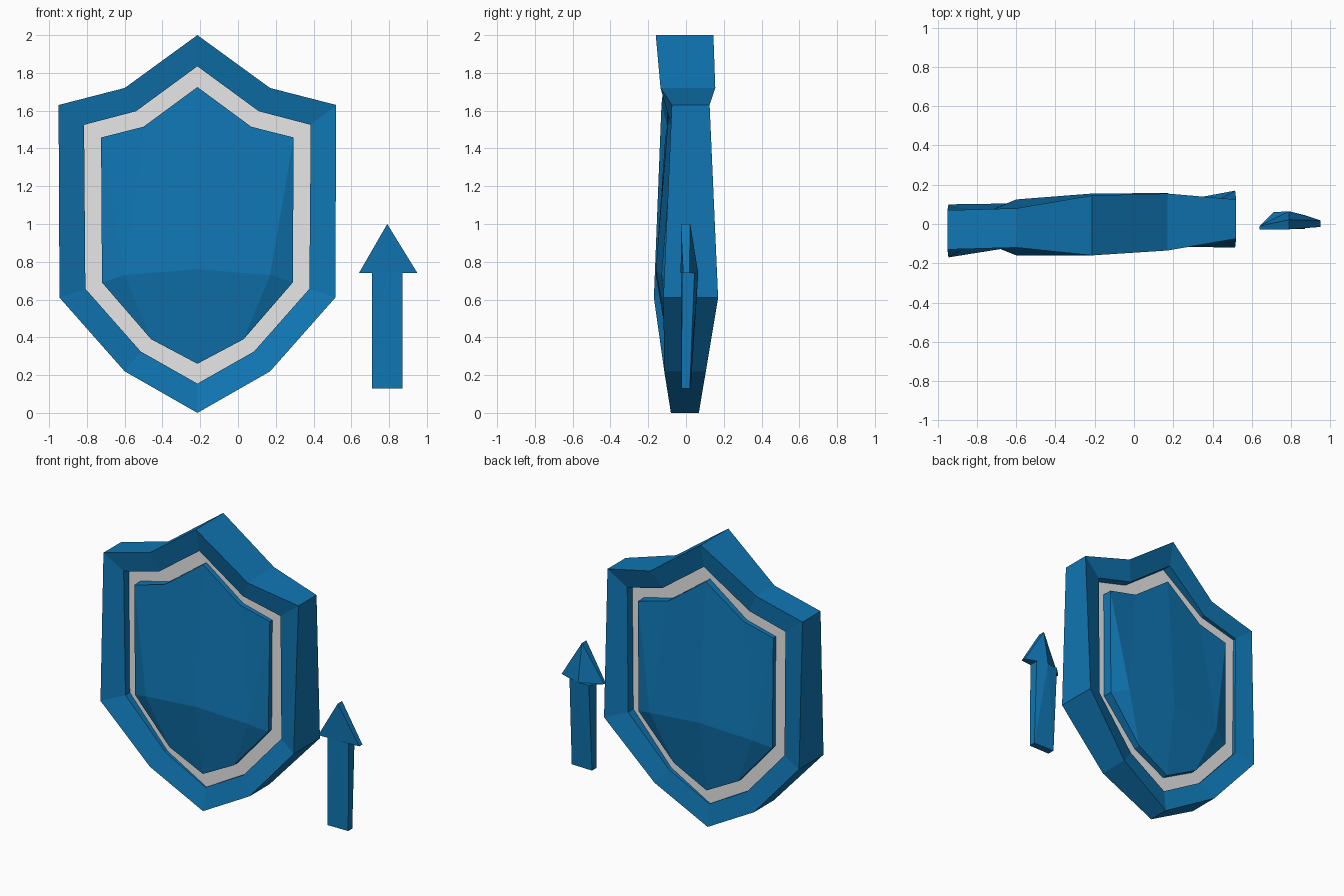
import bpy, bmesh

if "Cube" in bpy.data.objects:
    bpy.data.objects.remove(bpy.data.objects["Cube"])


def material(name, color):
    m = bpy.data.materials.new(name)
    m.diffuse_color = (*color, 1)
    m.use_nodes = True
    m.node_tree.nodes["Principled BSDF"].inputs["Base Color"].default_value = m.diffuse_color
    return m


BLUE = material("blue", (0.005, 0.18, 0.45))
GREY = material("pale grey", (0.8, 0.8, 0.8))


def build(name, verts, faces, mat):
    """Flat-shaded mesh object with consistent normals."""
    bm = bmesh.new()
    vs = [bm.verts.new(v) for v in verts]
    for f in faces:
        bm.faces.new([vs[i] for i in f])
    bmesh.ops.recalc_face_normals(bm, faces=bm.faces)
    me = bpy.data.meshes.new(name)
    bm.to_mesh(me)
    bm.free()
    me.materials.append(mat)
    ob = bpy.data.objects.new(name, me)
    bpy.context.collection.objects.link(ob)
    return ob


def loft(loops, closed=False):
    """Quads between successive loops of equal size."""
    n, k = len(loops[0]), len(loops)
    faces = []
    for a in range(k if closed else k - 1):
        b = (a + 1) % k
        for i in range(n):
            j = (i + 1) % n
            faces.append((a * n + i, a * n + j, b * n + j, b * n + i))
    return [v for l in loops for v in l], faces


def loop(xz, ys):
    if not isinstance(ys, (list, tuple)):
        ys = [ys] * len(xz)
    return [(x, y, z) for (x, z), y in zip(xz, ys)]


def outline(cx, right):
    """Mirror the right-hand half (top to bottom) into a closed outline."""
    pts = [(cx + x, z) for x, z in right]
    return pts + [(cx - x, z) for x, z in right[-2:0:-1]]


CX = -0.215
OUTER = outline(CX, [(0, 2.0), (0.385, 1.72), (0.735, 1.63), (0.73, 0.61), (0.385, 0.22), (0, 0)])
BAND_OUT = outline(CX, [(0, 1.835), (0.325, 1.597), (0.60, 1.525), (0.593, 0.657), (0.3, 0.325), (0, 0.155)])
BAND_IN = outline(CX, [(0, 1.725), (0.285, 1.515), (0.51, 1.458), (0.505, 0.69), (0.245, 0.39), (0, 0.26)])

# Uneven hand-cut depths: outer rim, rim lip, panel edge (clockwise from the top)
front = ([-.16, -.135, -.075, -.12, -.115, -.08, -.115, -.17, -.13, -.12],
         [-.12, -.10, -.08, -.06, -.06, -.05, -.065, -.09, -.10, -.10],
         [-.08, -.075, -.07, -.08, -.09, -.08, -.10, -.11, -.11, -.10],
         [-.16, -.16, -.13])
back = ([.145, .155, .125, .17, .105, .068, .105, .10, .07, .08],
        [.11, .10, .10, .10, .07, .05, .06, .065, .065, .07],
        [.09, .10, .11, .11, .09, .08, .08, .075, .07, .075],
        [.125, .155, .158])
BAND_Y = 0.042

# Shield rim: closed ring with lips around the sunken band
v, f = loft([loop(OUTER, front[0]), loop(BAND_OUT, front[1]), loop(BAND_OUT, -BAND_Y + .005),
             loop(BAND_OUT, BAND_Y - .005), loop(BAND_OUT, back[1]), loop(OUTER, back[0])], True)
build("shield_rim", v, f, BLUE)

# Pale band and bulging centre panel on each side
for side, sgn, (_, _, edge, ridge_y) in (("front", -1, front), ("back", 1, back)):
    v, f = loft([loop(BAND_OUT, sgn * BAND_Y), loop(BAND_IN, sgn * BAND_Y)])
    build(side + "_band", v, f, GREY)

    v, f = loft([loop(BAND_IN, sgn * BAND_Y), loop(BAND_IN, edge)])
    v += loop([(-0.6, 0.73), (CX, 0.76), (0.17, 0.73)], ridge_y)
    A, B, C = 20, 21, 22
    f += [(10, 11, C, B), (11, 12, C), (12, 13, C), (13, 14, C), (14, 15, B, C),
          (15, 16, A, B), (16, 17, A), (17, 18, A), (18, 19, A), (19, 10, B, A)]
    build(side + "_panel", v, f, BLUE)

# Arrow: flat front, faceted back with a ridge below the tip
ARROW = [(0.79, 1.0), (0.95, 0.74), (0.87, 0.74), (0.87, 0.13), (0.71, 0.13), (0.71, 0.74), (0.64, 0.74)]
v, f = loft([loop(ARROW, [-.027, -.015, -.02, -.025, -.027, -.025, -.028]),
             loop(ARROW, [.022, .018, .045, .02, .025, .06, -.01])])
v += [(0.79, -.022, 0.74), (0.79, .065, 0.74)]
for o, c in ((0, 14), (7, 15)):
    f += [(o, o + 1, c), (o + 1, o + 2, c), (o + 2, o + 3, c), (o + 3, o + 4, c),
          (o + 4, o + 5, c), (o + 5, o + 6, c), (o + 6, o, c)]
build("arrow", v, f, BLUE)
